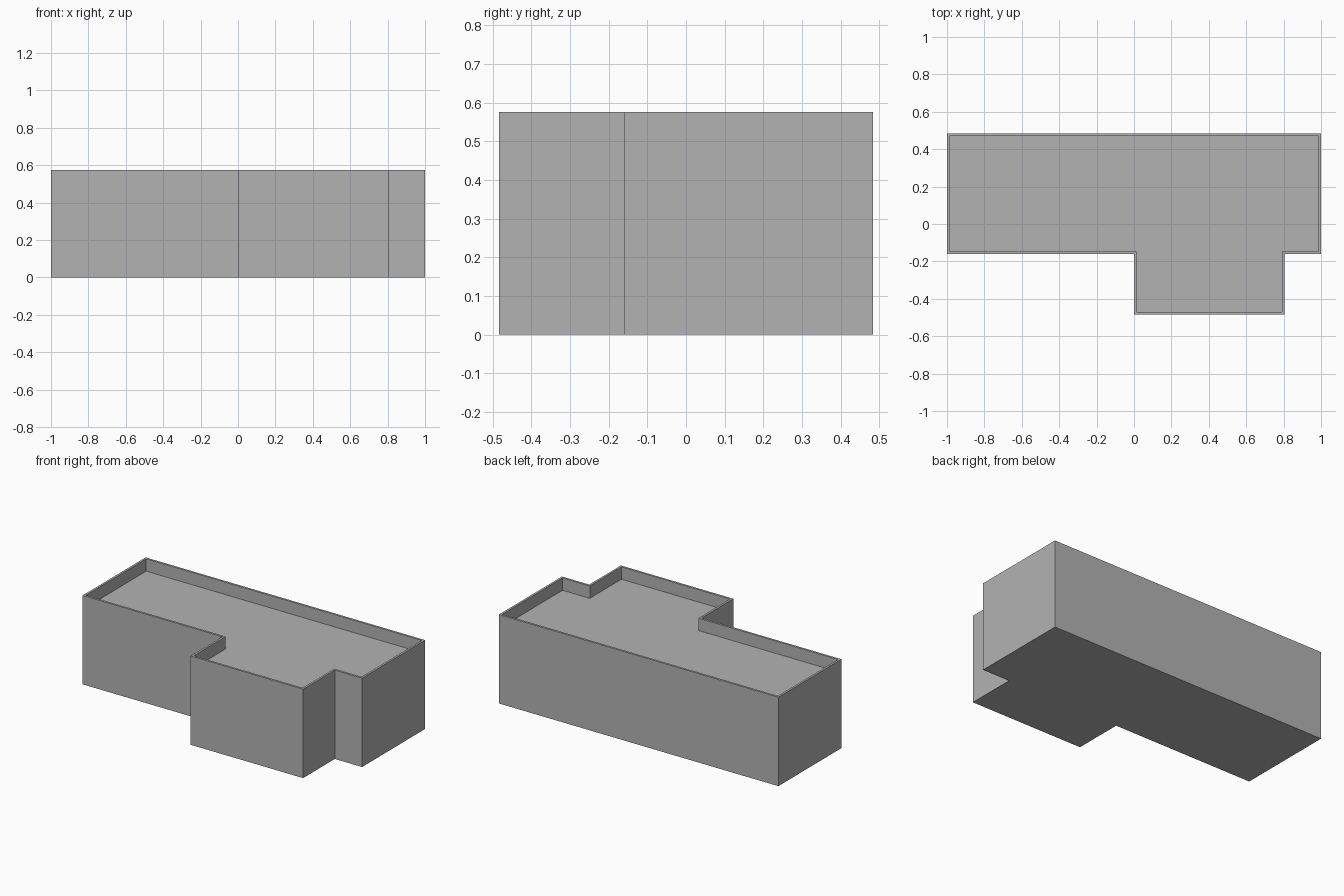
import bpy
import bmesh

HEIGHT = 0.575
PARAPET_DEPTH = 0.08
PARAPET_WIDTH = 0.014

cube = bpy.data.objects.get("Cube")
if cube:
    bpy.data.objects.remove(cube, do_unlink=True)

# Single plain grey
grey = bpy.data.materials.new("plain_grey")
grey.use_nodes = True
color = (0.45, 0.45, 0.45, 1)
grey.diffuse_color = color
grey.node_tree.nodes["Principled BSDF"].inputs["Base Color"].default_value = color

# Footprint: a long block with a projecting front wing
footprint = [(-1, -0.16), (0, -0.16), (0, -0.484), (0.805, -0.484),
             (0.805, -0.16), (1, -0.16), (1, 0.484), (-1, 0.484)]

bm = bmesh.new()
base = bm.faces.new([bm.verts.new((x, y, 0)) for x, y in footprint])

# Outer walls
raised = bmesh.ops.extrude_face_region(bm, geom=[base], use_keep_orig=True)
top_verts = [g for g in raised["geom"] if isinstance(g, bmesh.types.BMVert)]
bmesh.ops.translate(bm, verts=top_verts, vec=(0, 0, HEIGHT))
bmesh.ops.recalc_face_normals(bm, faces=bm.faces[:])

# Parapet rim, then the sunken flat roof
roof = next(f for f in bm.faces if f.calc_center_median().z > HEIGHT - 0.001)
bmesh.ops.inset_region(bm, faces=[roof], thickness=PARAPET_WIDTH,
                       use_even_offset=True, use_boundary=True)
sunk = bmesh.ops.extrude_face_region(bm, geom=[roof])
sunk_verts = [g for g in sunk["geom"] if isinstance(g, bmesh.types.BMVert)]
bmesh.ops.translate(bm, verts=sunk_verts, vec=(0, 0, -PARAPET_DEPTH))
if roof.is_valid:
    bmesh.ops.delete(bm, geom=[roof], context="FACES_ONLY")
bmesh.ops.recalc_face_normals(bm, faces=bm.faces[:])

mesh = bpy.data.meshes.new("building_shell")
bm.to_mesh(mesh)
bm.free()
mesh.materials.append(grey)
building = bpy.data.objects.new("building_shell", mesh)
bpy.context.collection.objects.link(building)
